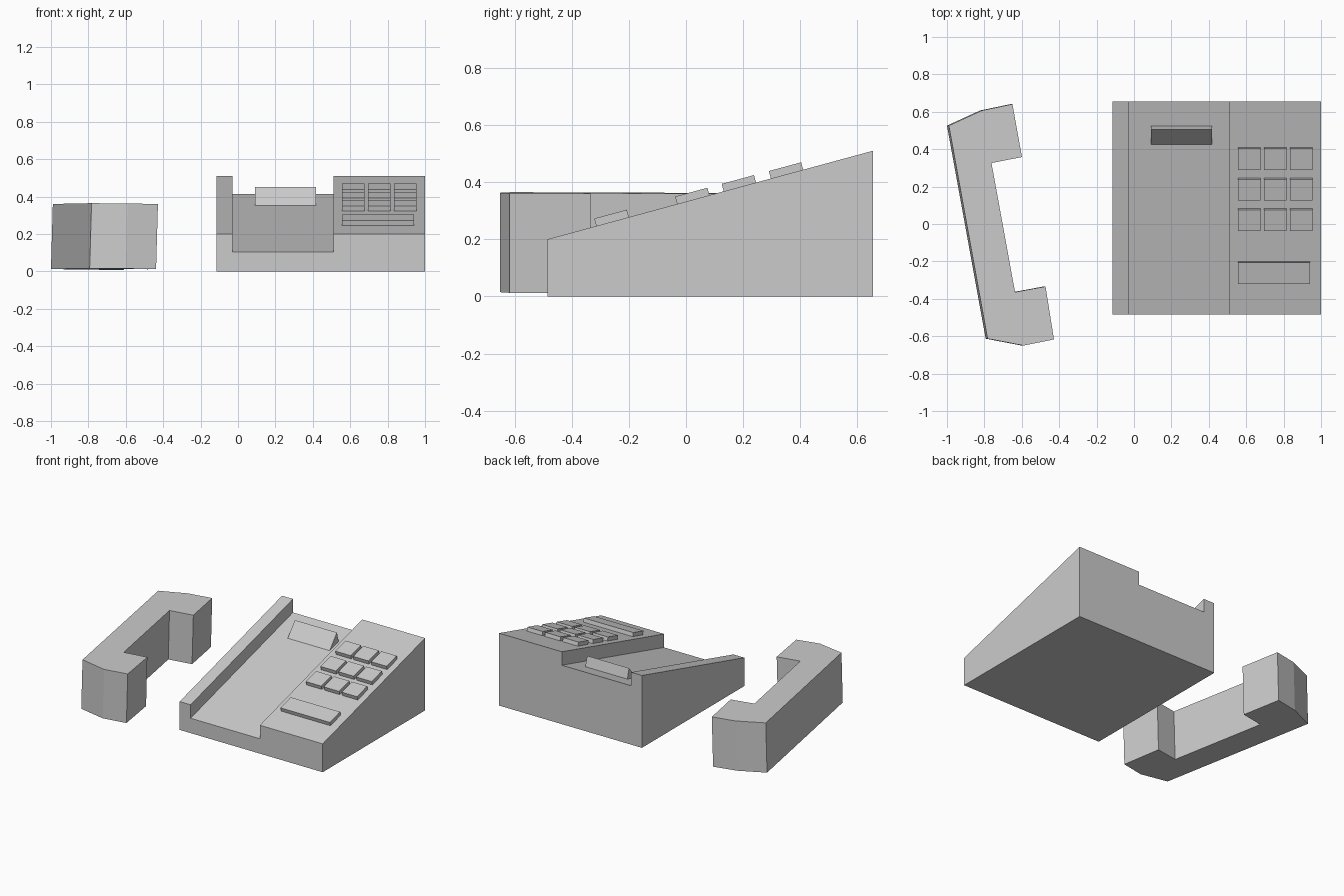
import bpy, bmesh
from mathutils import Vector

if "Cube" in bpy.data.objects:
    bpy.data.objects.remove(bpy.data.objects["Cube"])

FRONT, BACK = -0.485, 0.655
SLOPE = 0.31 / (BACK - FRONT)
UP = Vector((0, -SLOPE, 1)).normalized()


def top_z(y):
    return 0.2 + SLOPE * (y - FRONT)


def loft(name, ring_a, ring_b):
    """Solid between two matching outlines, capped at both ends."""
    bm = bmesh.new()
    a = [bm.verts.new(p) for p in ring_a]
    b = [bm.verts.new(p) for p in ring_b]
    bm.faces.new(a)
    bm.faces.new(b)
    for i in range(len(a)):
        j = (i + 1) % len(a)
        bm.faces.new((a[i], a[j], b[j], b[i]))
    bmesh.ops.recalc_face_normals(bm, faces=bm.faces)
    mesh = bpy.data.meshes.new(name)
    bm.to_mesh(mesh)
    bm.free()
    obj = bpy.data.objects.new(name, mesh)
    bpy.context.collection.objects.link(obj)
    return obj


# Sloped body with the handset channel: (x, depth below the slope)
channel = [(-0.115, 0), (-0.03, 0), (-0.03, 0.095), (0.51, 0.095), (0.51, 0), (1, 0)]


def body_section(y):
    return ([(-0.115, y, 0)] + [(x, y, top_z(y) - d) for x, d in channel]
            + [(1, y, 0)])


loft("body", body_section(FRONT), body_section(BACK))

# Wedge-shaped hook in the channel
hook = [(0.425, 0.353), (0.506, 0.45), (0.525, 0.38)]
loft("hook", [(0.09, y, z) for y, z in hook], [(0.417, y, z) for y, z in hook])


# Keys lying on the slope
def key(name, x0, x1, y0, y1):
    base = [Vector((x, y, top_z(y))) for x, y in
            ((x0, y0), (x1, y0), (x1, y1), (x0, y1))]
    loft(name, base, [p + UP * 0.027 for p in base])


for r, y in enumerate((0.297, 0.132, -0.031)):
    for c, x in enumerate((0.556, 0.695, 0.835)):
        key(f"key_{r}_{c}", x, x + 0.12, y, y + 0.113)
key("long_key", 0.556, 0.941, -0.314, -0.2)

# Handset lying beside the body, very slightly tilted
outline = [(-0.99, 0.526), (-0.813, 0.607), (-0.65, 0.641), (-0.599, 0.358),
           (-0.762, 0.326), (-0.636, -0.364), (-0.473, -0.334),
           (-0.428, -0.617), (-0.59, -0.65), (-0.783, -0.613)]
top = [Vector((x, y, 0.365 - 0.012 * (x + 0.79) - 0.006 * (y + 0.615)))
       for x, y in outline]
loft("handset", [p + Vector((-0.01, 0, -0.348)) for p in top], top)
